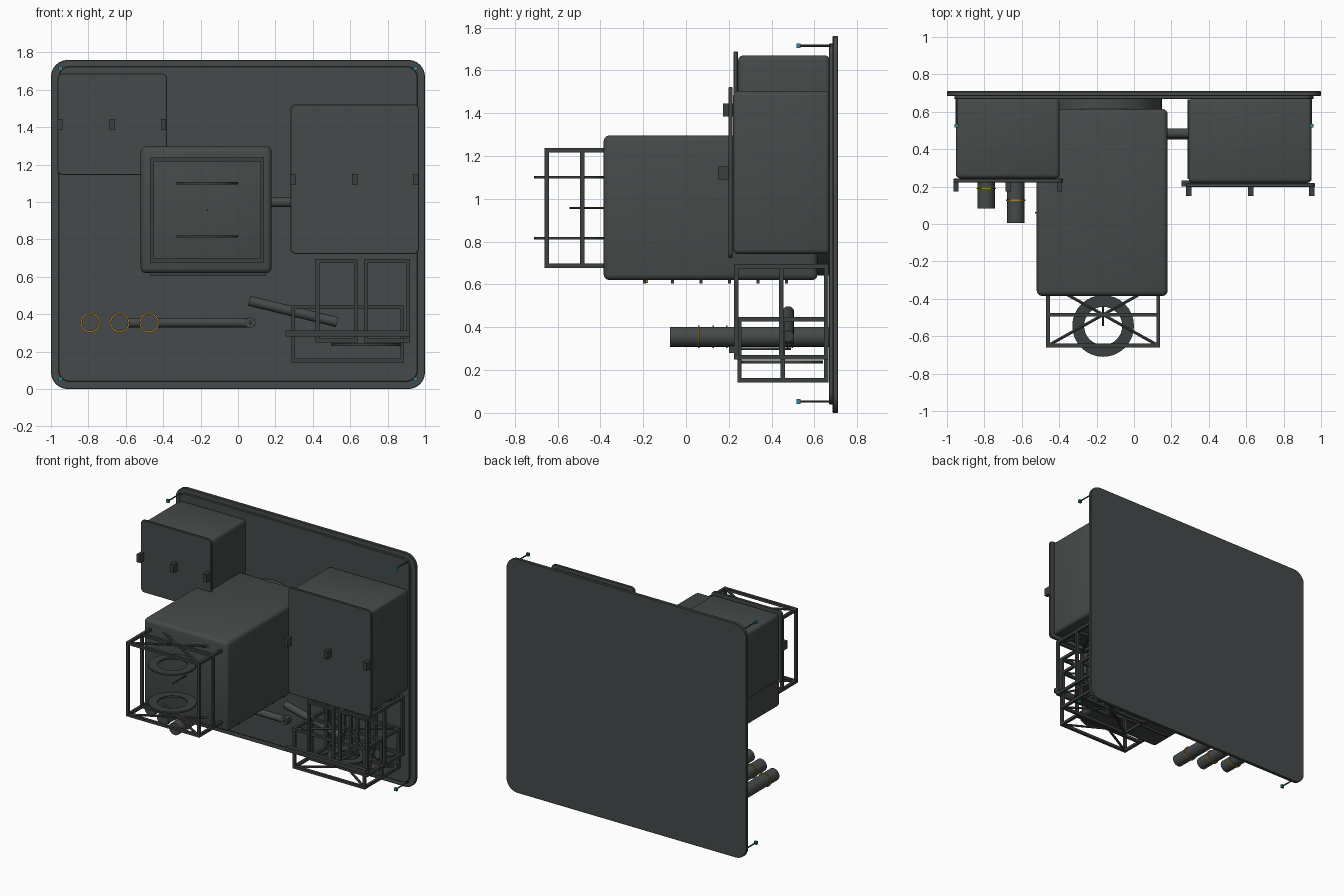
import bpy, bmesh, math
from mathutils import Vector

if "Cube" in bpy.data.objects:
    bpy.data.objects.remove(bpy.data.objects["Cube"])


def material(name, rgb):
    m = bpy.data.materials.new(name)
    m.diffuse_color = (*rgb, 1)
    m.use_nodes = True
    m.node_tree.nodes["Principled BSDF"].inputs["Base Color"].default_value = m.diffuse_color
    return m


GREY = material("gunmetal grey", (0.060, 0.068, 0.067))
DARK = material("dark steel", (0.045, 0.050, 0.050))
ORANGE = material("amber orange", (0.42, 0.23, 0.02))
TEAL = material("teal", (0.03, 0.24, 0.27))


def finish(bm, name, mat, smooth=True):
    bmesh.ops.recalc_face_normals(bm, faces=bm.faces)
    me = bpy.data.meshes.new(name)
    bm.to_mesh(me)
    bm.free()
    me.materials.append(mat)
    ob = bpy.data.objects.new(name, me)
    bpy.context.collection.objects.link(ob)
    if smooth:
        bpy.ops.object.select_all(action='DESELECT')
        ob.select_set(True)
        bpy.context.view_layer.objects.active = ob
        bpy.ops.object.shade_smooth_by_angle(angle=math.radians(35))
    return ob


def add_box(bm, lo, hi):
    lo, hi = Vector(lo), Vector(hi)
    vs = bmesh.ops.create_cube(bm, size=1)['verts']
    for v in vs:
        v.co = (lo + hi) / 2 + v.co * (hi - lo)


def box(name, lo, hi, mat=GREY, bevel=0.0):
    bm = bmesh.new()
    add_box(bm, lo, hi)
    if bevel:
        bmesh.ops.bevel(bm, geom=bm.edges[:], offset=bevel, segments=3,
                        profile=0.5, affect='EDGES')
    return finish(bm, name, mat, bevel > 0)


def plate(name, lo, hi, radius, edge=0.003):
    """Upright plate with rounded corners in the x-z plane."""
    bm = bmesh.new()
    add_box(bm, lo, hi)
    es = [e for e in bm.edges
          if abs(e.verts[0].co.y - e.verts[1].co.y) > 1e-4]
    bmesh.ops.bevel(bm, geom=es, offset=radius, segments=6, profile=0.5,
                    affect='EDGES')
    rim = [e for e in bm.edges
           if abs(e.verts[0].co.y - e.verts[1].co.y) < 1e-5]
    bmesh.ops.bevel(bm, geom=rim, offset=edge, segments=1, affect='EDGES')
    return finish(bm, name, GREY)


def add_rod(bm, a, b, r, sides):
    a, b = Vector(a), Vector(b)
    d = b - a
    vs = bmesh.ops.create_cone(bm, cap_ends=True, segments=sides, radius1=r,
                               radius2=r, depth=d.length)['verts']
    q = d.to_track_quat('Z', 'Y')
    for v in vs:
        v.co = q @ v.co + (a + b) / 2


def rod(name, a, b, r, mat=GREY, sides=24):
    bm = bmesh.new()
    add_rod(bm, a, b, r, sides)
    return finish(bm, name, mat)


def ring(name, c, inner, outer, h, mat, axis='Z', sides=32):
    """Flat ring with a square section."""
    bm = bmesh.new()
    loops = []
    for i in range(sides):
        t = 2 * math.pi * i / sides
        sec = []
        for r, k in ((inner, -h), (outer, -h), (outer, h), (inner, h)):
            u, w = r * math.cos(t), r * math.sin(t)
            p = (u, w, k / 2) if axis == 'Z' else (u, k / 2, w)
            sec.append(bm.verts.new(Vector(c) + Vector(p)))
        loops.append(sec)
    for i in range(sides):
        p, q = loops[i], loops[(i + 1) % sides]
        for j in range(4):
            bm.faces.new((p[j], p[(j + 1) % 4], q[(j + 1) % 4], q[j]))
    return finish(bm, name, mat)


def cage(name, lo, hi, t=0.02):
    """Open frame with corner and middle posts, rails and crossed braces."""
    bm = bmesh.new()
    x0, y0, z0 = lo
    x1, y1, z1 = hi
    ys = (y0, (y0 + y1 - t) / 2, y1 - t)
    for y in ys:
        for x in (x0, x1 - t):
            add_box(bm, (x, y, z0), (x + t, y + t, z1))
        for z in (z0, z1 - t):
            add_box(bm, (x0, y, z), (x1, y + t, z + t))
    h = t / 2
    for z in (z0, z1 - t):
        for x in (x0, x1 - t):
            add_box(bm, (x, y0, z), (x + t, y1, z + t))
        add_rod(bm, (x0 + h, y0 + h, z + h), (x1 - h, y1 - h, z + h), 0.009, 6)
        add_rod(bm, (x1 - h, y0 + h, z + h), (x0 + h, y1 - h, z + h), 0.009, 6)
    return finish(bm, name, DARK, False)


# back panel with raised inner panel
plate("back_panel", (-1, 0.685, 0), (1, 0.71, 1.76), 0.09)
plate("inner_panel", (-0.96, 0.667, 0.04), (0.96, 0.687, 1.725), 0.06)

# central housing, its round mount and underside ribs
box("central_housing", (-0.52, -0.385, 0.62), (0.18, 0.615, 1.297), bevel=0.028)
rod("round_mount", (-0.165, 0.60, 0.958), (-0.165, 0.675, 0.958), 0.315, sides=48)
for i in range(6):
    y = -0.195 + i * 0.133
    box("underside_rib", (-0.47, y - 0.007, 0.605), (0.15, y + 0.007, 0.625), DARK)
box("rib_marker", (-0.19, -0.186, 0.606), (-0.14, -0.178, 0.622), ORANGE)

# two side cabinets with lids and latches
def cabinet(name, x0, x1, z0, z1, y, latch_z):
    box(name, (x0 + 0.012, y + 0.022, z0 + 0.02), (x1 - 0.018, 0.672, z1 - 0.018),
        bevel=0.022)
    plate(name + "_lid", (x0, y, z0), (x1, y + 0.02, z1), 0.028)
    for x in (x0 + 0.013, (x0 + x1) / 2, x1 - 0.018):
        box(name + "_latch", (x - 0.014, y - 0.048, latch_z - 0.03),
            (x + 0.014, y + 0.005, latch_z + 0.03), DARK)


cabinet("left_cabinet", -0.965, -0.38, 1.145, 1.688, 0.222, 1.415)
cabinet("right_cabinet", 0.28, 0.968, 0.723, 1.522, 0.198, 1.12)

# front cage with horizontal rings and centre pin
cage("front_cage", (-0.47, -0.66, 0.677), (0.14, -0.31, 1.237))
for z in (0.815, 1.10):
    ring("cage_ring", (-0.165, -0.545, z), 0.102, 0.165, 0.012, DARK)
rod("centre_pin", (-0.165, -0.545, 0.957), (-0.165, -0.37, 0.957), 0.005, DARK, 8)

# lower right cages with tray bar and rings
cage("lower_cage", (0.285, 0.24, 0.143), (0.888, 0.665, 0.448))
cage("upper_cage_left", (0.415, 0.225, 0.25), (0.64, 0.665, 0.695))
cage("upper_cage_right", (0.675, 0.225, 0.25), (0.92, 0.665, 0.695))
box("tray_bar", (0.255, 0.20, 0.28), (0.92, 0.232, 0.312), DARK)
ring("tray_ring", (0.67, 0.35, 0.30), 0.08, 0.14, 0.012, DARK)
ring("lower_ring", (0.69, 0.45, 0.238), 0.12, 0.19, 0.014, DARK)

# three stepped tubes with orange bands
for x, end in ((-0.79, 0.083), (-0.632, 0.006), (-0.475, -0.075)):
    rod("front_tube", (x, end, 0.355), (x, 0.675, 0.355), 0.046)
    for k in (0.18, 0.70):
        y = end + k * (0.675 - end)
        ring("tube_band", (x, y, 0.355), 0.044, 0.053, 0.007, ORANGE, 'Y')

# linking pipes
rod("level_pipe", (-0.60, 0.48, 0.355), (0.06, 0.48, 0.355), 0.025)
rod("pipe_elbow", (0.045, 0.48, 0.355), (0.092, 0.48, 0.355), 0.018, sides=8)
ring("pipe_collar", (0.065, 0.48, 0.355), 0.01, 0.03, 0.05, GREY, 'Y', 8)
rod("sloping_pipe", (0.06, 0.478, 0.472), (0.53, 0.478, 0.358), 0.027)
rod("rear_pipe", (0.14, 0.485, 1.0), (0.31, 0.485, 1.0), 0.026)

# corner rods with teal tips
for x in (-0.95, 0.948):
    for z in (0.053, 1.715):
        rod("corner_rod", (x, 0.53, z), (x, 0.675, z), 0.005, DARK, 8)
        box("corner_tip", (x - 0.011, 0.517, z - 0.011),
            (x + 0.011, 0.535, z + 0.011), TEAL)
